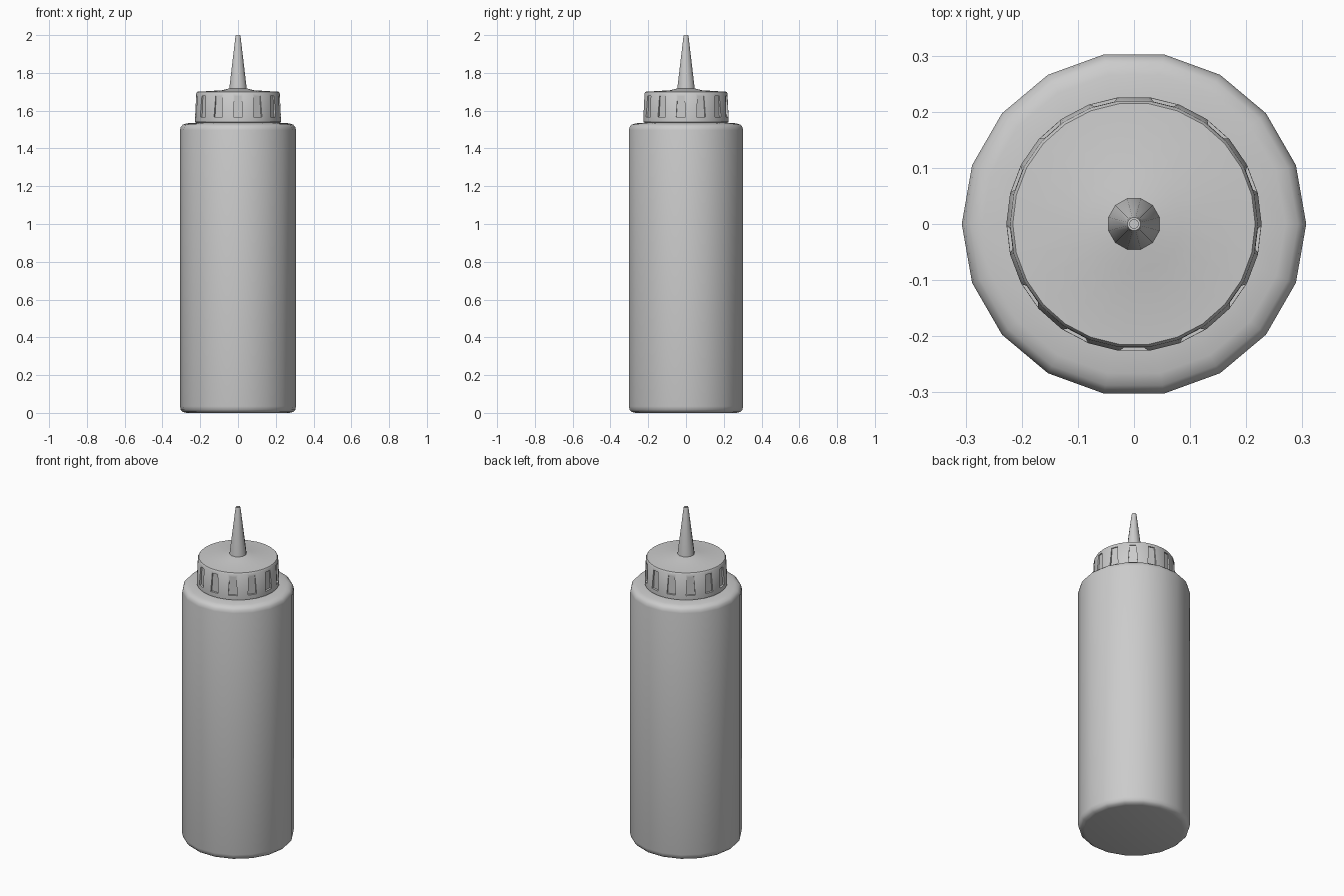
import bpy, bmesh
from math import sin, cos, tau, radians

if "Cube" in bpy.data.objects:
    bpy.data.objects.remove(bpy.data.objects["Cube"])


def finish(name, bm, smooth=None):
    bmesh.ops.remove_doubles(bm, verts=bm.verts, dist=1e-5)
    bmesh.ops.recalc_face_normals(bm, faces=bm.faces)
    me = bpy.data.meshes.new(name)
    bm.to_mesh(me)
    bm.free()
    ob = bpy.data.objects.new(name, me)
    bpy.context.collection.objects.link(ob)
    bpy.ops.object.select_all(action='DESELECT')
    bpy.context.view_layer.objects.active = ob
    ob.select_set(True)
    if smooth:
        bpy.ops.object.shade_smooth_by_angle(angle=radians(smooth))
    return ob


def lathe(name, profile, sides, offset=0.0, smooth=None):
    """Revolve (radius, z) points about z; both ends are closed with a flat face."""
    bm = bmesh.new()
    rings = []
    for r, z in profile:
        rings.append([bm.verts.new((r * cos(offset + tau * i / sides),
                                    r * sin(offset + tau * i / sides), z))
                      for i in range(sides)])
    for a, b in zip(rings, rings[1:]):
        for i in range(sides):
            j = (i + 1) % sides
            bm.faces.new((a[i], a[j], b[j], b[i]))
    bm.faces.new(rings[0])
    bm.faces.new(rings[-1])
    return finish(name, bm, smooth)


# Squeeze body: 18-sided with rounded foot and shoulder
lathe("bottle_body",
      [(0.272, 0), (0.292, 0.005), (0.303, 0.016), (0.307, 0.035),
       (0.307, 1.497), (0.303, 1.514), (0.292, 1.526), (0.270, 1.533),
       (0.215, 1.537)], 18, smooth=40)

# Screw cap: 26-sided, slightly tapered, with a gently raised centre
cap = lathe("screw_cap",
            [(0.215, 1.535), (0.227, 1.541), (0.2275, 1.56), (0.221, 1.692),
             (0.216, 1.700), (0.085, 1.708), (0.045, 1.718)], 26, smooth=35)

# Grip slots: 13 wedge cutters, one on every second cap face
bm = bmesh.new()
for k in range(13):
    a = -tau / 4 + k * tau / 13
    quads = []
    for d in (0.2135, 0.25):
        quads.append([bm.verts.new((d * cos(a) - w * sin(a),
                                    d * sin(a) + w * cos(a), z))
                      for w, z in ((-0.025, 1.567), (0.025, 1.567),
                                   (0.018, 1.678), (-0.018, 1.678))])
    p, q = quads
    bm.faces.new(p)
    bm.faces.new(q)
    for i in range(4):
        j = (i + 1) % 4
        bm.faces.new((p[i], p[j], q[j], q[i]))
cutter = finish("slot_cutters", bm)
cutter.hide_render = True
cutter.hide_set(True)
cut = cap.modifiers.new("grip_slots", 'BOOLEAN')
cut.operation = 'DIFFERENCE'
cut.solver = 'EXACT'
cut.object = cutter

# Nozzle: 12-sided tapered spout with a small hole in the tip
lathe("nozzle",
      [(0.048, 1.705), (0.045, 1.74), (0.014, 1.993), (0.012, 2.0),
       (0.008, 2.0), (0.008, 1.93)], 12, offset=tau / 24, smooth=35)
